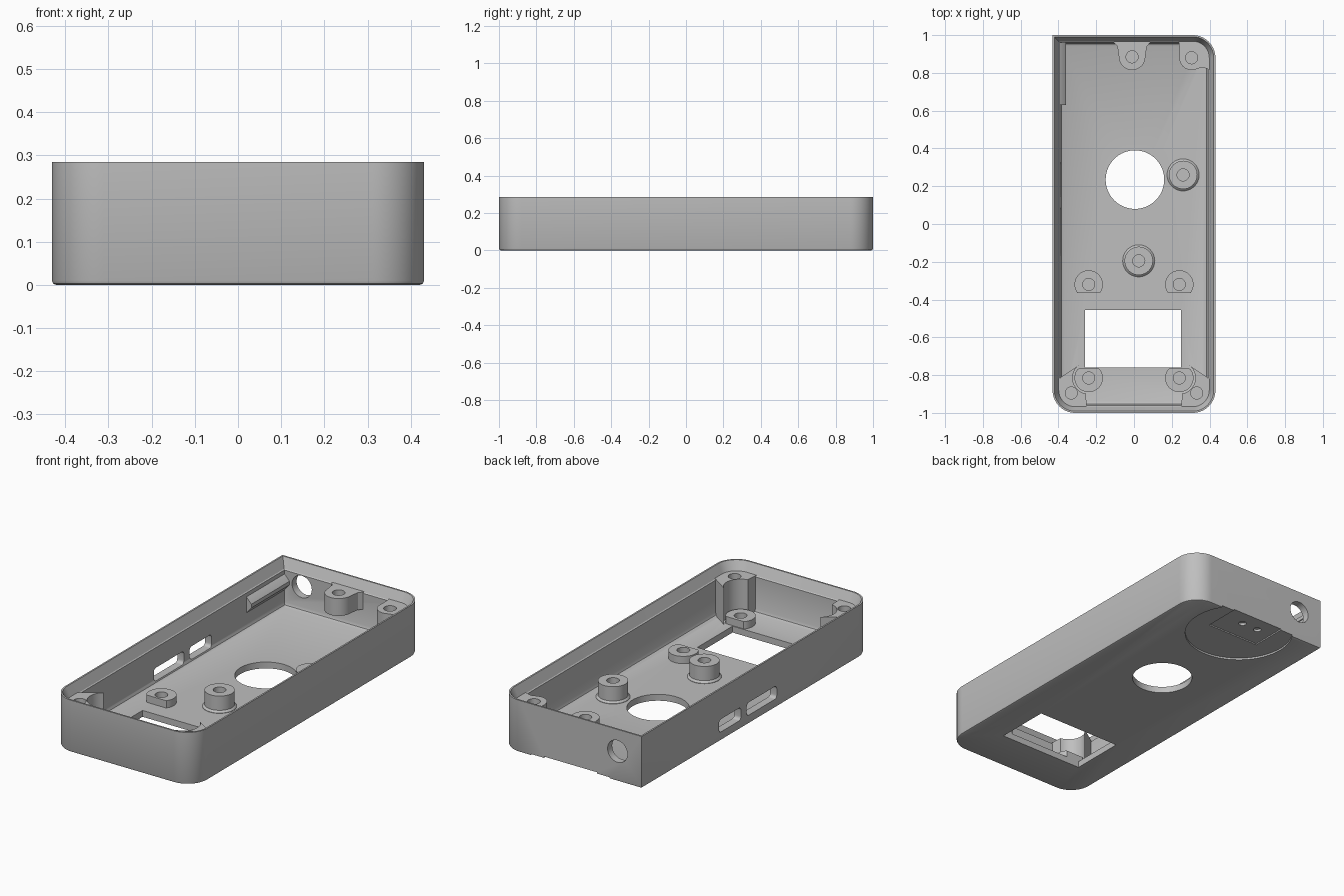
import bpy, bmesh, math
from mathutils import Vector

if "Cube" in bpy.data.objects:
    bpy.data.objects.remove(bpy.data.objects["Cube"])

grey = bpy.data.materials.new("plain_grey")
grey.diffuse_color = (0.52, 0.52, 0.52, 1)
grey.use_nodes = True
grey.node_tree.nodes["Principled BSDF"].inputs["Base Color"].default_value = grey.diffuse_color
FLOOR, TOP, MOUNT = 0.035, 0.285, 0.235


def arc(cx, cy, r, a0, a1, n=16):
    return [(cx + r * math.cos(math.radians(a0 + (a1 - a0) * i / n)),
             cy + r * math.sin(math.radians(a0 + (a1 - a0) * i / n))) for i in range(n + 1)]


def circle(cx, cy, r, n=40):
    return arc(cx, cy, r, 0, 360, n)[:-1]


def rect(x0, x1, y0, y1):
    return [(x0, y0), (x1, y0), (x1, y1), (x0, y1)]


def case_outline(d):
    """Rounded outline inset by d, with a square back left corner."""
    x, y, r = 0.431 - d, 1 - d, 0.12 - d
    return (arc(r - x, r - y, r, 180, 270) + arc(x - r, r - y, r, 270, 360)
            + arc(x - r, y - r, r, 0, 90) + [(-x, y)])


def loft(name, rings):
    """Skin closed rings of 3D points and cap both ends."""
    bm = bmesh.new()
    loops = [[bm.verts.new(p) for p in ring] for ring in rings]
    n = len(loops[0])
    for a, b in zip(loops, loops[1:]):
        for i in range(n):
            j = (i + 1) % n
            bm.faces.new((a[i], a[j], b[j], b[i]))
    bm.faces.new(loops[0][::-1])
    bm.faces.new(loops[-1])
    bmesh.ops.recalc_face_normals(bm, faces=bm.faces)
    me = bpy.data.meshes.new(name)
    bm.to_mesh(me)
    bm.free()
    ob = bpy.data.objects.new(name, me)
    me.materials.append(grey)
    bpy.context.collection.objects.link(ob)
    return ob


def prism(name, pts, lo, hi, axis="z"):
    place = {"z": lambda u, v, w: (u, v, w), "y": lambda u, v, w: (u, w, v),
             "x": lambda u, v, w: (w, u, v)}[axis]
    return loft(name, [[place(u, v, w) for u, v in pts] for w in (lo, hi)])


def cut(ob, pts, lo, hi, axis="z"):
    tool = prism("cutter", pts, lo, hi, axis)
    mod = ob.modifiers.new("cut", "BOOLEAN")
    mod.operation, mod.solver, mod.object = "DIFFERENCE", "EXACT", tool
    bpy.context.view_layer.objects.active = ob
    bpy.ops.object.modifier_apply(modifier="cut")
    bpy.data.objects.remove(tool, do_unlink=True)


# Tray shell: outside wall, sloped inner lip, inner wall, floor fillet
sections = [(0.010, 0), (0.003, 0.003), (0, 0.010), (0, TOP), (0.009, TOP), (0.034, 0.232),
            (0.040, 0.228), (0.040, FLOOR + 0.02), (0.046, FLOOR + 0.006), (0.060, FLOOR)]
shell = loft("tray_shell", [[(x, y, z) for x, y in case_outline(d)] for d, z in sections])

# Round opening and display window in the floor
cut(shell, circle(0.005, 0.235, 0.155, 64), -0.1, 0.1)
cut(shell, rect(-0.26, 0.25, -0.76, -0.455), -0.1, 0.1)

# Round hole in the back wall
cut(shell, circle(-0.285, 0.165, 0.06), 0.9, 1.1, "y")

# Two rounded slots in the left wall
for y0, y1 in ((0.14, 0.33), (-0.17, 0.09)):
    r, z0, z1 = 0.018, 0.048, 0.118
    slot = (arc(y0 + r, z0 + r, r, 180, 270, 6) + arc(y1 - r, z0 + r, r, 270, 360, 6)
            + arc(y1 - r, z1 - r, r, 0, 90, 6) + arc(y0 + r, z1 - r, r, 90, 180, 6))
    cut(shell, slot, -0.5, -0.36, "x")

# Shallow round recess under the back, with a deeper band and two blind holes
cut(shell, circle(0, 0.85, 0.28, 64), -0.1, 0.010)
cut(shell, rect(-0.16, 0.16, 0.8, 1.1), -0.1, 0.017)
for x in (-0.07, 0.03):
    cut(shell, circle(x, 0.915, 0.02, 20), -0.1, 0.03)


def boss(name, pts, hole, lo, hi, bottom):
    ob = prism(name, pts, lo, hi)
    cut(ob, circle(hole[0], hole[1], 0.032, 28), bottom, hi + 0.1)
    return ob


# Tall round bosses with a small flare at the foot
for name, x, y in (("middle_boss", 0.025, -0.195), ("side_boss", 0.26, 0.26)):
    ob = loft(name, [[(px, py, z) for px, py in circle(x, y, r)]
                     for r, z in ((0.085, 0.03), (0.085, FLOOR + 0.002), (0.075, FLOOR + 0.012),
                                  (0.075, 0.125))])
    cut(ob, circle(x, y, 0.032, 28), 0.045, 0.3)

for s, side in ((-1, "left"), (1, "right")):
    # Low bosses with a flat towards the window
    x = 0.24 * s
    boss(side + "_window_back_boss",
         [(px, max(py, -0.365)) for px, py in circle(x, -0.32, 0.075)],
         (x, -0.32), 0.03, 0.075, 0.045)
    boss(side + "_window_front_boss",
         [(px, min(py, -0.765)) for px, py in circle(x, -0.815, 0.075)],
         (x, -0.815), 0.03, 0.075, 0.045)
    # Front corner pillars hollowed around the low bosses
    pillar = (arc(0.311, -0.88, 0.1, -90, 0) + [(0.411, -0.83), (0.385, -0.81)]
              + arc(0.24, -0.815, 0.085, 52, -80) + [(0.25, -0.98)])
    boss(side + "_corner_pillar", [(px * s, py) for px, py in pillar],
         (0.332 * s, -0.895), 0.03, MOUNT, 0.1)

# Screw mounts hanging on the back wall
boss("back_centre_mount",
     [(0.085, 0.98), (0.085, 0.96), (0.068, 0.94)] + arc(-0.01, 0.885, 0.07, 0, -180, 20)
     + [(-0.088, 0.94), (-0.105, 0.96), (-0.105, 0.98)],
     (-0.01, 0.885), 0.14, MOUNT, 0.16)
boss("back_corner_mount",
     arc(0.311, 0.88, 0.1, 0, 90) + [(0.235, 0.98), (0.24, 0.94)]
     + arc(0.305, 0.88, 0.065, 180, 295) + [(0.36, 0.83), (0.411, 0.815)],
     (0.305, 0.88), 0.14, MOUNT, 0.16)

# Retaining rail on the left wall, slanted above and below
prism("side_rail", [(-0.41, 0.215), (-0.388, 0.205), (-0.36, 0.175), (-0.36, 0.155),
                    (-0.39, 0.12), (-0.41, 0.12)], 0.63, 0.97, "y")

# Smooth curved walls, keep edges crisp
for ob in bpy.data.objects:
    ob.select_set(True)
bpy.context.view_layer.objects.active = shell
bpy.ops.object.shade_smooth_by_angle(angle=math.radians(30))
